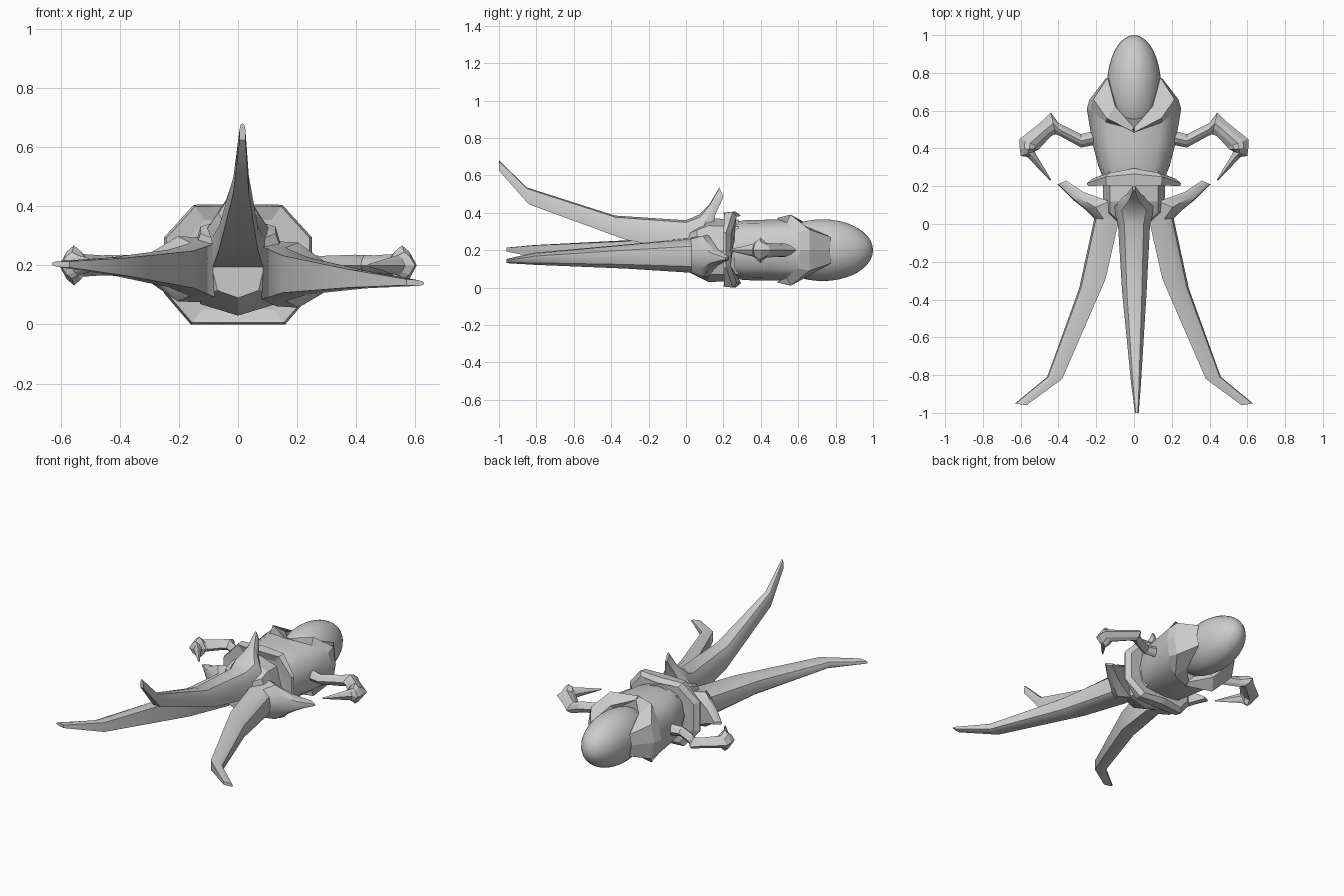
import bpy, bmesh, math

if "Cube" in bpy.data.objects:
    bpy.data.objects.remove(bpy.data.objects["Cube"])

ZC = 0.195  # height of the body axis


def loft(name, rings, smooth=False, cap=True):
    """Skin a list of equal-length vertex rings into one object."""
    bm = bmesh.new()
    vs = [[bm.verts.new(p) for p in r] for r in rings]
    n = len(rings[0])
    for a, b in zip(vs, vs[1:]):
        for i in range(n):
            j = (i + 1) % n
            bm.faces.new((a[i], a[j], b[j], b[i]))
    if cap:
        bm.faces.new(vs[0])
        bm.faces.new(vs[-1])
    bmesh.ops.recalc_face_normals(bm, faces=bm.faces)
    me = bpy.data.meshes.new(name)
    bm.to_mesh(me)
    bm.free()
    ob = bpy.data.objects.new(name, me)
    bpy.context.collection.objects.link(ob)
    if smooth:
        bpy.ops.object.select_all(action='DESELECT')
        ob.select_set(True)
        bpy.context.view_layer.objects.active = ob
        bpy.ops.object.shade_smooth_by_angle(angle=math.radians(40))
    return ob


def limb(name, sections, profile, place, smooth=False):
    """Sections: inner (r, y), outer (r, y), half width. Profile: (inner-to-outer, across)."""
    rings = []
    for ri, yi, ro, yo, w in sections:
        rings.append([place(ri + (ro - ri) * t, yi + (yo - yi) * t, w * s)
                      for t, s in profile])
    return loft(name, rings, smooth)


# Head
bpy.ops.mesh.primitive_uv_sphere_add(segments=32, ring_count=20, location=(0, 0.73, 0.2))
head = bpy.context.object
head.name = "head"
head.scale = (0.143, 0.27, 0.165)
bpy.ops.object.shade_smooth()


# Torso: rounded 12-sided barrel
def sq(v, p):
    return math.copysign(abs(v) ** p, v)


def ring(y, rx, rz, n=12, p=0.75):
    return [(rx * sq(math.cos(k * math.tau / n), p), y,
             0.2 + rz * sq(math.sin(k * math.tau / n), p)) for k in range(n)]


ANG = [k * math.tau / 12 for k in range(12)]
base = [(x, 0.61 - 0.11 * abs(math.sin(a)) ** 3, z)
        for (x, y, z), a in zip(ring(0.6, 0.25, 0.163), ANG)]
loft("torso", [ring(0.26, 0.17, 0.15), ring(0.31, 0.19, 0.16),
               ring(0.43, 0.22, 0.163), base], smooth=True)

# Collar: rim hugging the head, notched at top and bottom, pointed at the sides
LEVEL = {0: (0.15, 0.77, 0.0), 1: (0.14, 0.775, 0.07), 2: (0.1, 0.625, 0.135), 3: (0, 0.51, 0.155)}
CREST = {0: (0.235, 0.66, 0.0), 1: (0.215, 0.66, 0.11), 2: (0.145, 0.56, 0.19), 3: (0, 0.485, 0.172)}


def collar_ring(table):
    out = []
    for k, a in enumerate(ANG):
        x, y, z = table[min(k % 6, 6 - k % 6)]
        out.append((math.copysign(x, math.cos(a)), y, 0.2 + math.copysign(z, math.sin(a + 1e-6))))
    return out


inner = [(x * 0.85, y - 0.03, 0.2 + (z - 0.2) * 0.75) for x, y, z in collar_ring(LEVEL)]
loft("collar", [base, collar_ring(CREST), collar_ring(LEVEL), inner], cap=False)

# Belt: octagonal shield, bowed toward the torso
OCT = [(0, 0.207), (0.15, 0.205), (0.25, 0.095), (0.25, -0.095), (0.16, -0.2), (0, -0.2)]
OCT += [(-x, z) for x, z in reversed(OCT[1:5])]


def belt_ring(y_mid, y_corner, y_side, s):
    def y_at(x):
        return y_mid if x == 0 else y_corner if abs(x) < 0.2 else y_side
    return [(x * s, y_at(x), 0.2 + z * s) for x, z in OCT]


loft("belt", [belt_ring(0.22, 0.215, 0.205, 0.75), belt_ring(0.2, 0.205, 0.2, 0.97),
              belt_ring(0.265, 0.25, 0.215, 1.0), belt_ring(0.295, 0.27, 0.24, 0.88)])

# Pelvis
loft("pelvis", [ring(0.0, 0.09, 0.11, 8), ring(0.06, 0.165, 0.14, 8),
                ring(0.12, 0.165, 0.17, 8), ring(0.28, 0.165, 0.165, 8)])

# Legs: ridged tapering blades, each ending in an outward spur at the hip
BLADE = [(0, -1), (0, 1), (0.62, 1), (0.93, 0.6), (1, 0), (0.93, -0.6), (0.62, -1)]
side_leg = [(0.57, -0.96, 0.63, -0.95, 0.01), (0.38, -0.82, 0.46, -0.81, 0.03),
            (0.15, -0.29, 0.29, -0.34, 0.063), (0.08, 0.02, 0.21, 0.03, 0.09),
            (0.13, 0.12, 0.25, 0.07, 0.11), (0.27, 0.17, 0.325, 0.13, 0.045),
            (0.36, 0.23, 0.405, 0.21, 0.008)]
for label, sx, tilt in (("right", 1, -0.065), ("left", -1, 0.04)):
    limb(label + "_leg", side_leg, BLADE,
         lambda r, y, s: (sx * r, y, 0.18 + s + tilt * r), True)

top_leg = [(0.43, -1.0, 0.485, -1.0, 0.01), (0.25, -0.84, 0.34, -0.85, 0.026),
           (0.06, -0.32, 0.19, -0.38, 0.065), (0.0, 0.0, 0.165, 0.0, 0.085),
           (0.0, 0.12, 0.195, 0.07, 0.11), (0.19, 0.155, 0.25, 0.125, 0.04),
           (0.29, 0.2, 0.34, 0.178, 0.008)]
limb("upper_leg", top_leg, BLADE,
     lambda r, y, s: (s + 0.015 * max(0, -y) ** 2, y, ZC + r), True)

# Arms: bent, spiked elbow, knobbed wrist and a claw pointing back inward
DIAMOND = [(0, 0), (0.25, 0.68), (0.5, 1), (0.75, 0.68), (1, 0), (0.75, -0.68), (0.5, -1), (0.25, -0.68)]
arm = [(0.17, 0.425, 0.17, 0.505, 0.04), (0.28, 0.405, 0.28, 0.475, 0.032),
       (0.39, 0.465, 0.40, 0.535, 0.036), (0.415, 0.475, 0.44, 0.59, 0.035),
       (0.44, 0.465, 0.485, 0.545, 0.034), (0.495, 0.405, 0.605, 0.45, 0.04),
       (0.505, 0.395, 0.605, 0.40, 0.068), (0.525, 0.385, 0.60, 0.36, 0.045),
       (0.52, 0.37, 0.565, 0.355, 0.035), (0.438, 0.235, 0.445, 0.23, 0.004)]
for label, sx in (("right", 1), ("left", -1)):
    limb(label + "_arm", arm, DIAMOND, lambda r, y, s: (sx * r, y, 0.2 + s))
